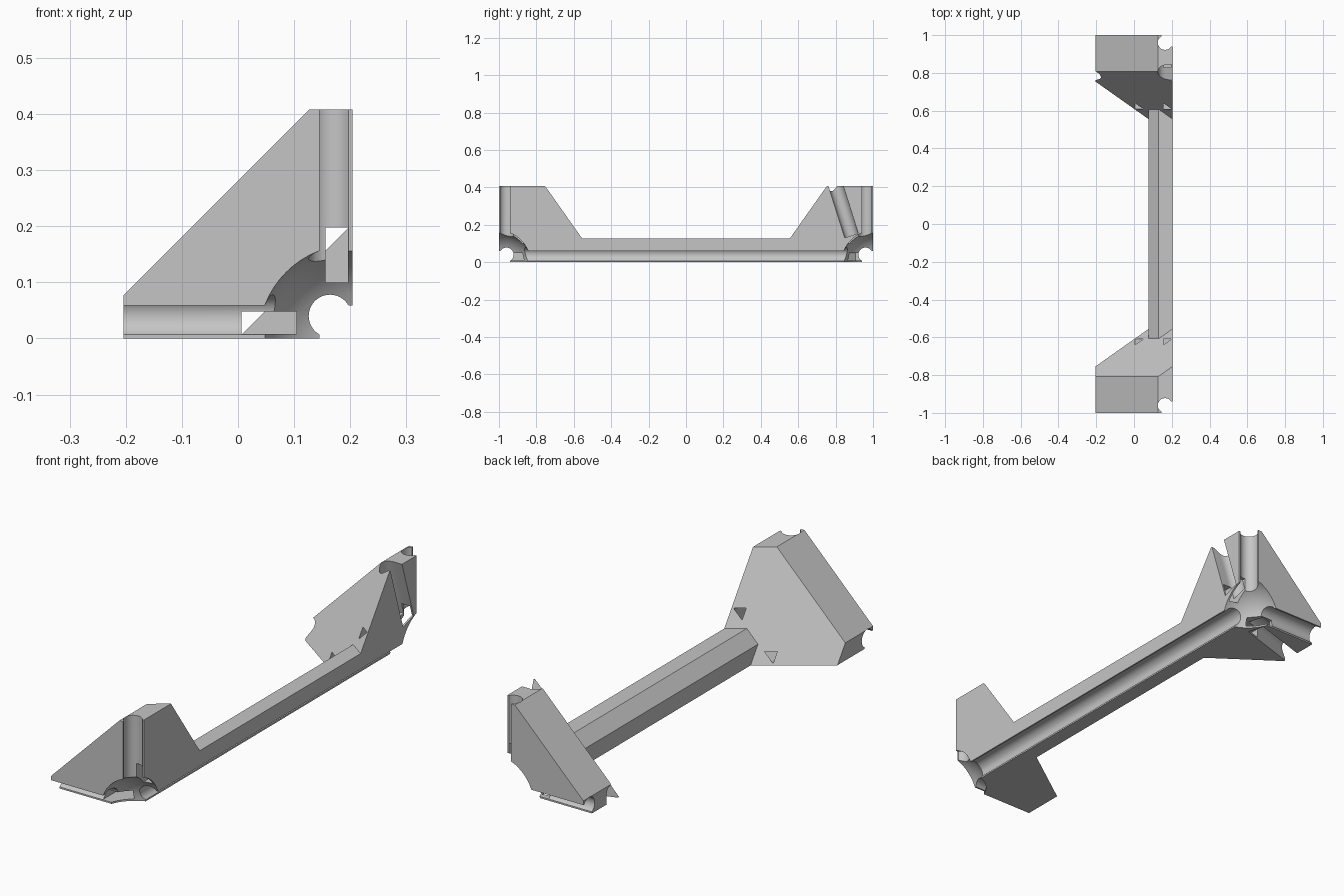
import bpy, bmesh, math
from mathutils import Matrix, Vector

if "Cube" in bpy.data.objects:
    bpy.data.objects.remove(bpy.data.objects["Cube"])

W, H = 0.204, 0.408       # half width and height of the corner blocks
C, R = 0.04, 0.038        # rod centre offset from the outer edges, rod radius
LIP = 0.059               # width of the slot that opens each rod channel
BALL = 0.167              # radius of the ball pocket in each corner
LEAN = math.radians(17.5)  # tilt of the brace channels

grey = bpy.data.materials.new("light_grey")
grey.use_nodes = True
grey.diffuse_color = (0.56, 0.56, 0.56, 1)
grey.node_tree.nodes["Principled BSDF"].inputs["Base Color"].default_value = (0.56, 0.56, 0.56, 1)

# Corner space: u runs inwards from the right face, v inwards from the end, z up
SWAP = Matrix(((0, 0, 1, 0), (0, 1, 0, 0), (1, 0, 0, 0), (0, 0, 0, 1)))


def to_world(side):
    return Matrix(((-1, 0, 0, W), (0, -side, 0, side), (0, 0, 1, 0), (0, 0, 0, 1)))


def finish(name, bm, matrix):
    bm.transform(matrix)
    if matrix.determinant() < 0:
        bmesh.ops.reverse_faces(bm, faces=bm.faces)
    bm.normal_update()
    bmesh.ops.recalc_face_normals(bm, faces=bm.faces)
    mesh = bpy.data.meshes.new(name)
    bm.to_mesh(mesh)
    bm.free()
    mesh.materials.append(grey)
    ob = bpy.data.objects.new(name, mesh)
    bpy.context.collection.objects.link(ob)
    return ob


def box_bm(lo, hi):
    bm = bmesh.new()
    bmesh.ops.create_cube(bm, size=1)
    lo, hi = Vector(lo), Vector(hi)
    bm.transform(Matrix.Translation((lo + hi) / 2) @ Matrix.Diagonal((*(hi - lo), 1)))
    return bm


def rod_bm(start, end):
    bm = bmesh.new()
    a, b = Vector(start), Vector(end)
    bmesh.ops.create_cone(bm, cap_ends=True, segments=48, radius1=R, radius2=R, depth=(b - a).length)
    turn = (b - a).to_track_quat('Z', 'Y').to_matrix().to_4x4()
    bm.transform(Matrix.Translation((a + b) / 2) @ turn)
    return bm


def trim(bm, point, normal):
    bm.normal_update()
    bmesh.ops.bisect_plane(bm, geom=bm.verts[:] + bm.edges[:] + bm.faces[:],
                           plane_co=point, plane_no=normal, clear_outer=True)
    bmesh.ops.holes_fill(bm, edges=[e for e in bm.edges if e.is_boundary])


def combine(target, other, operation):
    mod = target.modifiers.new("combine", 'BOOLEAN')
    mod.solver, mod.operation, mod.object = 'EXACT', operation, other
    graph = bpy.context.evaluated_depsgraph_get()
    mesh = bpy.data.meshes.new_from_object(target.evaluated_get(graph))
    target.modifiers.clear()
    target.data = mesh
    bpy.data.objects.remove(other)


# Connecting bar with one chamfered edge
bar = box_bm((0, 0.3, 0), (0.127, 1.7, 0.127))
trim(bar, (0.127, 1, 0.073), (1, 0, 1))
body = finish("corner_bracket", bar, to_world(-1))

# Corner blocks, sloped towards the bar
for side in (-1, 1):
    block = box_bm((0, 0, 0), (H, 0.6, H))
    trim(block, (H, 0, 0.077), (1, 0, 1))
    trim(block, (0, 0.393, 0.2), (1, math.sqrt(2), 1))
    combine(body, finish("corner_block", block, to_world(side)), 'UNION')

# Rod channel along the bar, with its slot
cutters = [
    ("bar_channel", rod_bm((C, -0.1, C), (C, 2.1, C)), to_world(-1)),
    ("bar_slot", box_bm((-0.1, -0.1, -0.1), (LIP, 2.1, LIP)), to_world(-1)),
]

for side in (-1, 1):
    world = to_world(side)
    # Ball pocket
    ball = bmesh.new()
    bmesh.ops.create_uvsphere(ball, u_segments=64, v_segments=32, radius=BALL)
    cutters.append(("ball_pocket", ball, world))
    for swap in (Matrix.Identity(4), SWAP):
        m = world @ swap
        # Upright or sideways rod channel and its slot
        cutters.append(("rod_channel", rod_bm((C, C, -0.1), (C, C, 0.5)), m))
        cutters.append(("rod_slot", box_bm((-0.1, -0.1, -0.1), (LIP, LIP, 0.5)), m))
        # Tie pocket that breaks through the sloped face
        cutters.append(("tie_pocket", box_bm((0.008, -0.1, 0.1), (0.048, 0.39, 0.198)), m))
        # Tilted brace channels at the back corner only
        if side == 1:
            place = Matrix.Translation((0, 0.115, 0.142)) @ Matrix.Rotation(-LEAN, 4, 'X')
            cutters.append(("brace_channel", rod_bm((C, 0, 0), (C, 0, 0.5)), m @ place))
            cutters.append(("brace_slot", box_bm((-0.1, -R, 0), (C, R, 0.5)), m @ place))

for name, bm, matrix in cutters:
    combine(body, finish(name, bm, matrix), 'DIFFERENCE')

# Smooth channels with sharp edges
for ob in bpy.context.selected_objects:
    ob.select_set(False)
body.select_set(True)
bpy.context.view_layer.objects.active = body
bpy.ops.object.shade_smooth_by_angle(angle=math.radians(30))
